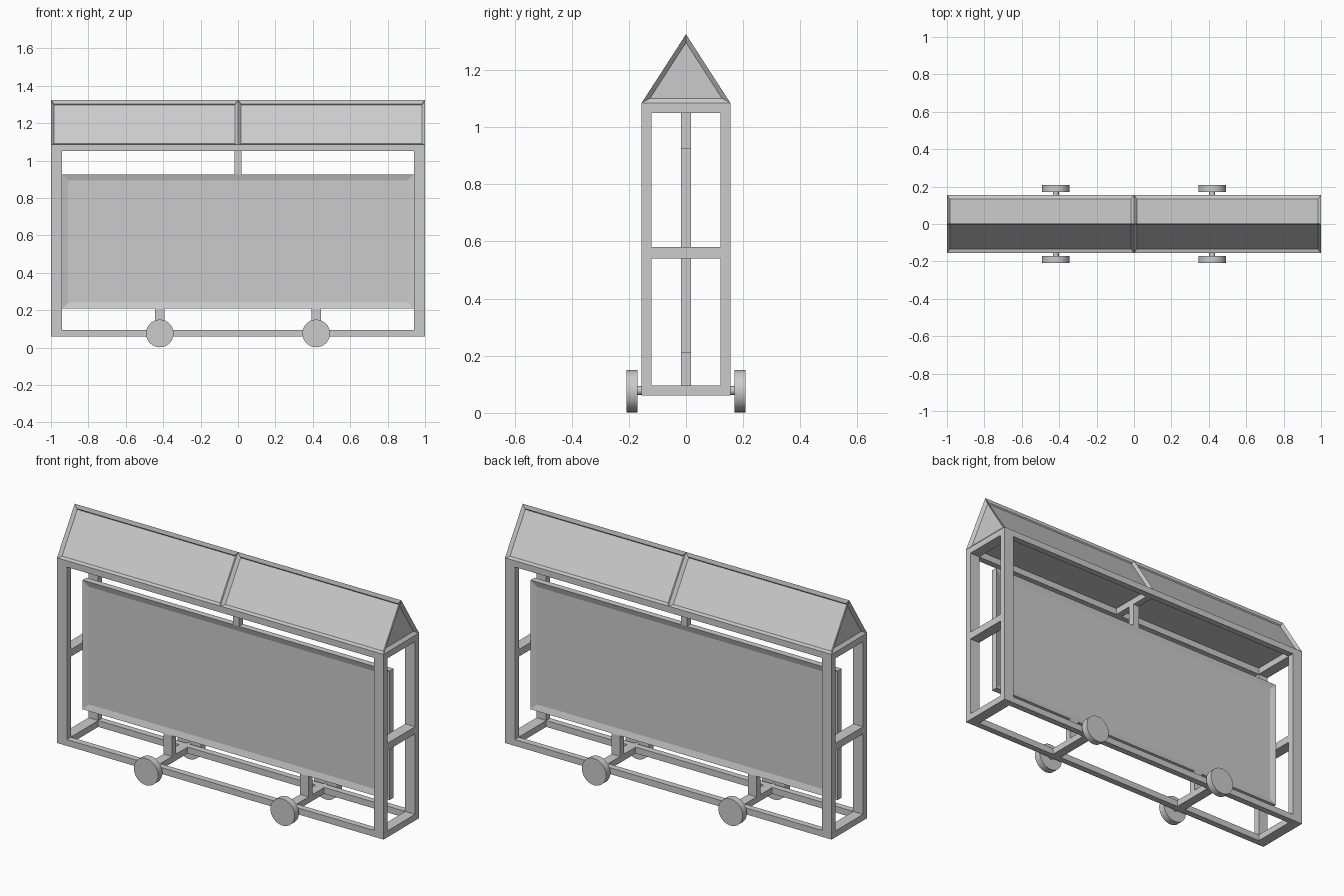
import bpy, bmesh
from mathutils import Vector

cube = bpy.data.objects.get("Cube")
if cube:
    bpy.data.objects.remove(cube)

grey = bpy.data.materials.new("light grey")
grey.use_nodes = True
GREY = (0.6, 0.6, 0.6, 1)
grey.diffuse_color = GREY
grey.node_tree.nodes["Principled BSDF"].inputs["Base Color"].default_value = GREY


def finish(name, bm):
    bmesh.ops.recalc_face_normals(bm, faces=bm.faces)
    mesh = bpy.data.meshes.new(name)
    bm.to_mesh(mesh)
    bm.free()
    mesh.materials.append(grey)
    obj = bpy.data.objects.new(name, mesh)
    bpy.context.collection.objects.link(obj)
    return obj


def box_mesh(x, y, z):
    bm = bmesh.new()
    bmesh.ops.create_cube(bm, size=1)
    for v in bm.verts:
        v.co = Vector([(a + b) / 2 + c * (b - a) for (a, b), c in zip((x, y, z), v.co)])
    return bm


def box(name, x, y, z):
    return finish(name, box_mesh(x, y, z))


def recess(bm, faces, border, depth):
    bm.normal_update()
    bmesh.ops.inset_individual(bm, faces=faces, thickness=border, depth=-depth,
                               use_even_offset=True)


def cylinder_y(name, radius, x, y0, y1, z, segments):
    bpy.ops.mesh.primitive_cylinder_add(vertices=segments, radius=radius, depth=abs(y1 - y0),
                                        location=(x, (y0 + y1) / 2, z),
                                        rotation=(1.570796, 0, 0))
    obj = bpy.context.object
    obj.name = name
    obj.data.materials.append(grey)
    bpy.ops.object.shade_smooth_by_angle()


def span(a, b, side):
    return sorted((a * side, b * side))


OUT_Y, IN_Y = 0.155, 0.12
IN_X = 0.94
BASE, SILL, LINTEL, EAVE, RIDGE = 0.06, 0.095, 1.05, 1.085, 1.325

# Rectangular frame: posts, long rails and end bars
for sy, face in ((-1, "front"), (1, "back")):
    y = span(IN_Y, OUT_Y, sy)
    for sx, side in ((-1, "right"), (1, "left")):
        box(f"{face}_{side}_post", span(IN_X, 1, sx), y, (BASE, EAVE))
    box(f"{face}_bottom_rail", (-IN_X, IN_X), y, (BASE, SILL))
    box(f"{face}_top_rail", (-IN_X, IN_X), y, (LINTEL, EAVE))
for sx, side in ((-1, "right"), (1, "left")):
    for part, z in (("bottom", (BASE, SILL)), ("middle", (0.54, 0.58)), ("top", (LINTEL, EAVE))):
        box(f"{side}_{part}_bar", span(IN_X, 1, sx), (-IN_Y, IN_Y), z)

# Gabled roof with recessed slope panels and gable ends
bm = bmesh.new()
rows = [[bm.verts.new((x, y, z)) for y, z in ((-OUT_Y, EAVE), (OUT_Y, EAVE), (0, RIDGE))]
        for x in (-1, 0, 1)]
for a, b in zip(rows, rows[1:]):
    for i in range(3):
        j = (i + 1) % 3
        bm.faces.new((a[i], a[j], b[j], b[i]))
bm.faces.new(rows[0])
bm.faces.new(rows[-1])
bmesh.ops.recalc_face_normals(bm, faces=bm.faces)
recess(bm, [f for f in bm.faces if f.normal.z > -0.5], 0.016, 0.015)
finish("roof", bm)

# Display board with a raised border on both faces
bm = box_mesh((-IN_X, IN_X), (-0.0175, 0.0175), (0.21, 0.925))
bm.normal_update()
recess(bm, [f for f in bm.faces if abs(f.normal.y) > 0.9], 0.032, 0.01)
finish("display_board", bm)

# Board hanger and roof cross beam
box("top_hanger", (-0.018, 0.018), (-0.0175, 0.0175), (0.925, LINTEL))
box("top_cross_beam", (-0.018, 0.018), (-IN_Y, IN_Y), (LINTEL, EAVE))

# Board feet, floor cross beams, axles and wheels
for sx, side in ((-1, "right"), (1, "left")):
    x = 0.418 * sx
    box(f"{side}_board_foot", (x - 0.026, x + 0.026), (-0.0175, 0.0175), (SILL, 0.21))
    box(f"{side}_floor_beam", (x - 0.026, x + 0.026), (-IN_Y, IN_Y), (BASE, SILL))
    for sy, face in ((-1, "front"), (1, "back")):
        cylinder_y(f"{face}_{side}_axle", 0.016, x, 0.15 * sy, 0.175 * sy, 0.078, 16)
        cylinder_y(f"{face}_{side}_wheel", 0.074, x, 0.17 * sy, 0.208 * sy, 0.076, 32)
